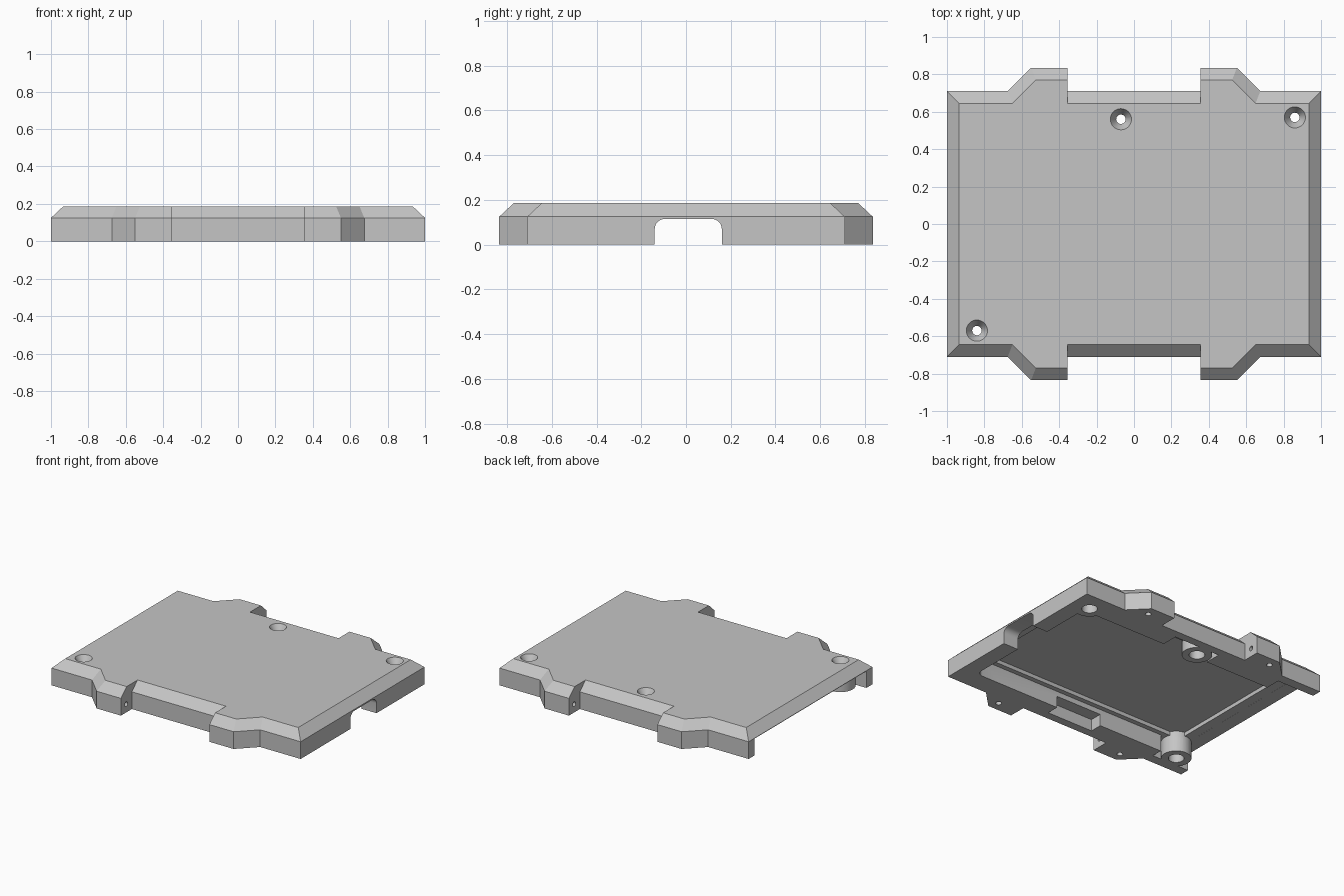
import bpy, bmesh, math
from mathutils import Matrix

cube = bpy.data.objects.get("Cube")
if cube:
    bpy.data.objects.remove(cube)

grey = bpy.data.materials.new("plain grey")
grey.use_nodes = True
grey.diffuse_color = (0.56, 0.56, 0.56, 1)
grey.node_tree.nodes["Principled BSDF"].inputs["Base Color"].default_value = (0.56, 0.56, 0.56, 1)


def finish(bm, name):
    bmesh.ops.recalc_face_normals(bm, faces=bm.faces)
    mesh = bpy.data.meshes.new(name)
    bm.to_mesh(mesh)
    bm.free()
    mesh.materials.append(grey)
    obj = bpy.data.objects.new(name, mesh)
    bpy.context.collection.objects.link(obj)
    return obj


def box(name, xs, ys, zs, radius=0, axis=2):
    """Box between limits, with the edges along one axis rounded."""
    bm = bmesh.new()
    bmesh.ops.create_cube(bm, size=1)
    for v in bm.verts:
        v.co = [(lim[0] if c < 0 else lim[1]) for c, lim in zip(v.co, (xs, ys, zs))]
    if radius:
        edges = [e for e in bm.edges
                 if abs((e.verts[0].co - e.verts[1].co).normalized()[axis]) > 0.9]
        bmesh.ops.bevel(bm, geom=edges, offset=radius, segments=6, profile=0.5, affect='EDGES')
    return finish(bm, name)


def cylinder(name, center, r_low, r_high, depth, along_x=False):
    bm = bmesh.new()
    bmesh.ops.create_cone(bm, cap_ends=True, segments=32, radius1=r_low, radius2=r_high, depth=depth)
    turn = Matrix.Rotation(math.pi / 2, 4, 'Y') if along_x else Matrix()
    bm.transform(Matrix.Translation(center) @ turn)
    return finish(bm, name)


def cut(target, cutter):
    """Subtract the cutter, then throw it away."""
    cutter.hide_render = True
    mod = target.modifiers.new("cut", 'BOOLEAN')
    mod.operation, mod.solver, mod.object = 'DIFFERENCE', 'EXACT', cutter
    bpy.context.view_layer.update()
    graph = bpy.context.evaluated_depsgraph_get()
    mesh = bpy.data.meshes.new_from_object(target.evaluated_get(graph))
    target.modifiers.clear()
    target.data = mesh
    bpy.data.objects.remove(cutter)


# Cover shell: mirrored outline with four side tabs, bevelled towards the top
def outline(quarter):
    right_back = quarter
    left_back = [(-x, y) for x, y in reversed(quarter)]
    return right_back + left_back + [(-x, -y) for x, y in right_back + left_back]


wide = outline([(1, 0.71), (0.675, 0.71), (0.55, 0.835), (0.355, 0.835), (0.355, 0.71)])
narrow = outline([(0.935, 0.645), (0.65, 0.645), (0.525, 0.77), (0.355, 0.77), (0.355, 0.645)])
bm = bmesh.new()
rings = [[bm.verts.new((x, y, z)) for x, y in pts]
         for pts, z in ((wide, 0), (wide, 0.125), (narrow, 0.186))]
for low, high in zip(rings, rings[1:]):
    for i in range(len(low)):
        j = (i + 1) % len(low)
        bm.faces.new((low[i], low[j], high[j], high[i]))
bm.faces.new(rings[0])
bm.faces.new(rings[-1])
cover = finish(bm, "cover")

# Hollow underside, leaving round screw bosses standing
screws = [(-0.07, 0.56), (0.86, 0.57), (-0.84, -0.57)]
hollows = [
    box("main_cavity", (-0.9, 0.88), (-0.56, 0.53), (-0.1, 0.122), 0.05),
    box("open_end", (-1.1, -0.7), (-0.64, 0.64), (-0.1, 0.1215)),
    box("front_notch", (-0.18, 0.19), (-0.65, -0.5), (-0.1, 0.085)),
    box("back_notch", (-0.18, 0.19), (0.5, 0.65), (-0.1, 0.085)),
    box("ceiling_recess", (-0.83, 0.83), (-0.525, 0.5), (0.1, 0.15), 0.05),
]
for hollow in hollows:
    for x, y in screws:
        cut(hollow, cylinder("boss", (x, y, 0), 0.1, 0.1, 0.8))
    cut(cover, hollow)

# Countersunk screw holes with a wider bore below
for x, y in screws:
    cut(cover, cylinder("screw_hole", (x, y, 0.1), 0.025, 0.025, 0.4))
    cut(cover, cylinder("countersink", (x, y, 0.16), 0.025, 0.0575, 0.055))
    cut(cover, cylinder("lower_bore", (x, y, 0), 0.052, 0.052, 0.16))

# Side opening with rounded top, and the small hole beside it
cut(cover, box("side_opening", (0.8, 1.1), (-0.14, 0.16), (-0.1, 0.115), 0.045, 0))
cut(cover, cylinder("side_hole", (0.95, -0.43, 0.035), 0.02, 0.02, 0.4, True))

# Pin holes in each tab: one upward, one sideways
for sx in (-1, 1):
    for sy in (-1, 1):
        cut(cover, cylinder("tab_hole", (sx * 0.52, sy * 0.765, 0), 0.02, 0.02, 0.16))
        cut(cover, cylinder("tab_side_hole", (sx * 0.4, sy * 0.775, 0.06), 0.017, 0.017, 0.2, True))

# Smooth only the round parts
bpy.ops.object.select_all(action='DESELECT')
cover.select_set(True)
bpy.context.view_layer.objects.active = cover
bpy.ops.object.shade_smooth_by_angle(angle=math.radians(25))
